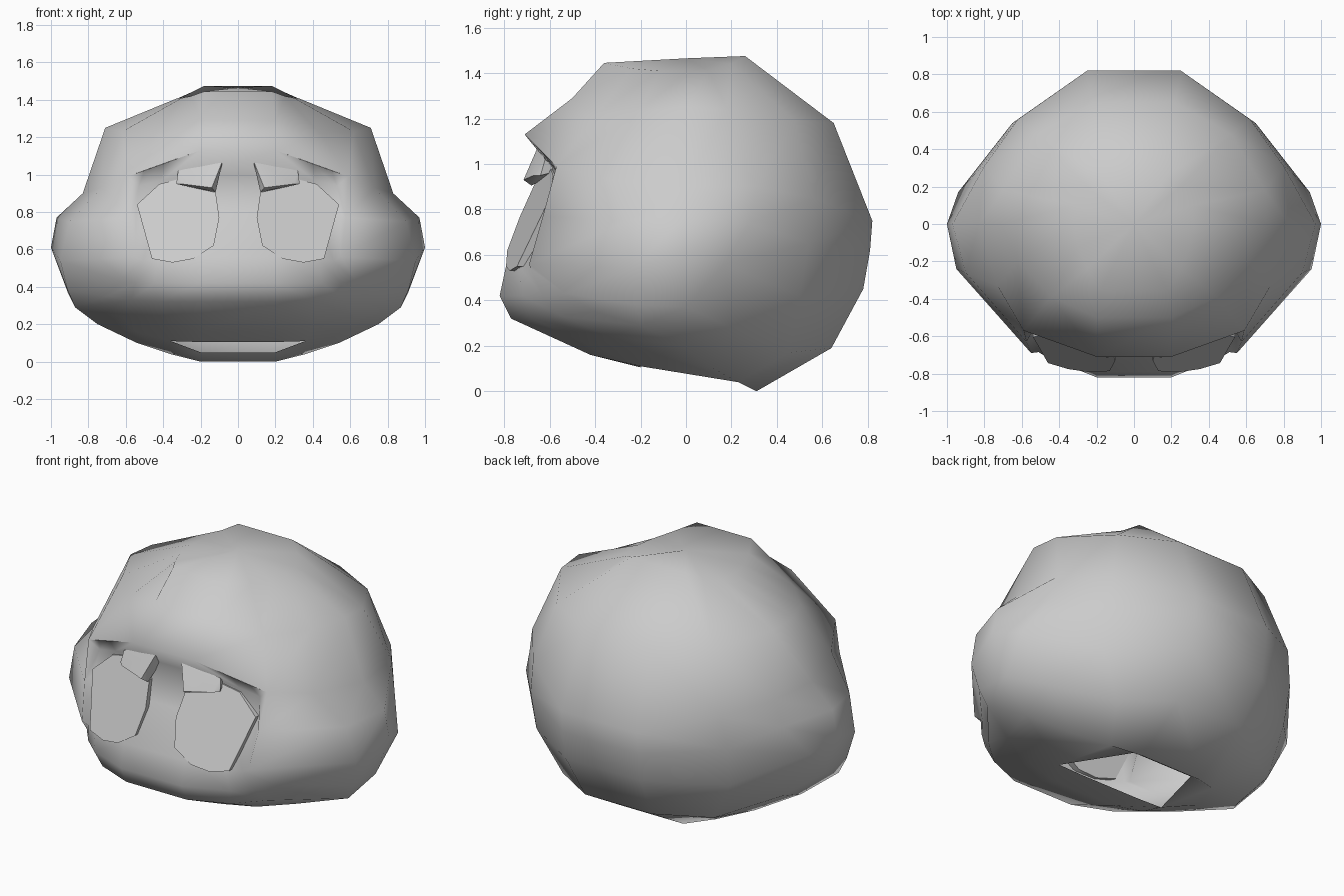
import bpy, bmesh, math

if "Cube" in bpy.data.objects:
    bpy.data.objects.remove(bpy.data.objects["Cube"])


def finish(name, bm, angle):
    bmesh.ops.recalc_face_normals(bm, faces=bm.faces)
    me = bpy.data.meshes.new(name)
    bm.to_mesh(me)
    bm.free()
    for p in me.polygons:
        p.use_smooth = True
    me.set_sharp_from_angle(angle=math.radians(angle))
    ob = bpy.data.objects.new(name, me)
    bpy.context.collection.objects.link(ob)
    return ob


def mirrored_loft(bm, rings, close_end=False):
    """Skin half rings on both sides and bridge the middle seam(s)."""
    sides = []
    for s in (1, -1):
        grid = [[p and bm.verts.new((s * p[0], p[1], p[2])) for p in r] for r in rings]
        sides.append(grid)
        for a, b in zip(grid, grid[1:]):
            for k in range(len(a) - 1):
                quad = (a[k], a[k + 1], b[k + 1], b[k])
                if all(quad):
                    bm.faces.new(quad)
    L, R = sides
    for k in ((0, -1) if close_end else (0,)):
        for i in range(len(rings) - 1):
            quad = (L[i][k], L[i + 1][k], R[i + 1][k], R[i][k])
            if all(quad):
                bm.faces.new(quad)
    return L, R


# hair shell: rings from crown to lower rim, each from back centre to front centre
hair_rings = [
    [(.18, .26, 1.475), (.25, .2, 1.44), (.31, .1, 1.41), (.32, 0, 1.41),
     (.3, -.12, 1.41), (.25, -.24, 1.42), (.18, -.36, 1.445)],
    [(.22, .65, 1.18), (.52, .48, 1.19), (.7, .18, 1.24), (.71, 0, 1.25),
     (.62, -.2, 1.23), (.44, -.39, 1.22), (.2, -.5, 1.29)],
    [(.25, .82, .75), (.62, .56, .85), (.8, .31, .9), (.83, 0, .9),
     (.73, -.33, .93), (.59, -.57, .99), (.2, -.71, 1.13)],
    [(.25, .81, .62), (.65, .54, .65), (.84, .28, .74), (.97, 0, .77),
     (.9, -.26, .75), (.575, -.63, .77), None],
    [(.25, .78, .45), (.64, .5, .42), (.94, .17, .56), (1, 0, .61),
     (.95, -.24, .54), (.55, -.69, .56), None],
    [(.22, .64, .19), (.5, .45, .17), (.78, .2, .28), (.91, 0, .37),
     (.91, -.22, .38), (.63, -.53, .43), None],
    [(.2, .31, 0), (.36, .23, .04), (.54, .12, .1), (.75, -.02, .2),
     (.87, -.2, .29), (.7, -.4, .35), None],
    [(.2, .24, .05), (.36, .23, .04), None, None, None, None, None],
]
bm = bmesh.new()
L, R = mirrored_loft(bm, hair_rings, close_end=True)
crown = bm.verts.new((0, 0, 1.465))
loop = L[0] + R[0][::-1]
for a, b in zip(loop, loop[1:] + loop[:1]):
    bm.faces.new((a, b, crown))

# face shell: rows from fringe over the chin to the open neck, welded to the hair rim
face_rows = [
    [(.2, -.71, 1.13), (.4, -.638, 1.058), (.5, -.602, 1.022), (.59, -.57, .99)],
    [(.2, -.605, 1.0), (.41, -.57, .97), (.53, -.55, .94), (.59, -.57, .99)],
    [(.2, -.685, .8), (.42, -.635, .8), (.545, -.585, .8), (.575, -.63, .77)],
    [(.2, -.79, .56), (.43, -.735, .55), (.51, -.685, .54), (.55, -.69, .56)],
    [(.2, -.82, .42), (.45, -.72, .42), (.55, -.63, .42), (.63, -.53, .43)],
    [(.2, -.77, .32), (.42, -.68, .32), (.57, -.55, .33), (.7, -.4, .35)],
    [(.2, -.42, .16), (.4, -.4, .19), (.62, -.33, .24), (.87, -.2, .29)],
    [(.2, -.2, .105), (.36, -.2, .11), (.55, -.12, .16), (.75, -.02, .2)],
    [None, (.2, .24, .05), (.36, .23, .04), (.54, .12, .1)],
]
mirrored_loft(bm, face_rows)
bmesh.ops.remove_doubles(bm, verts=bm.verts, dist=.002)
bmesh.ops.dissolve_degenerate(bm, edges=bm.edges, dist=.001)
finish("head_with_hair", bm, 120)

# eye panels lie on a plane tilted like the face; brows are rounded wedges
eye_outline = [(.12, .91), (.1, .77), (.13, .62), (.24, .55), (.35, .53),
               (.46, .55), (.54, .84), (.42, .95), (.32, .975), (.18, .97)]
brow_points = [(.08, -.65, 1.08), (.12, -.68, .905), (.14, -.715, .93),
               (.3, -.67, .95), (.32, -.62, 1.02), (.33, -.64, .95),
               (.1, -.57, 1.0), (.3, -.56, .97)]
for s, side in ((1, "left"), (-1, "right")):
    bm = bmesh.new()
    rings = [[bm.verts.new((s * x, -.81 + .42 * (z - .58) + .22 * (x - .1) + d, z))
              for x, z in eye_outline] for d in (0, .04)]
    for r in rings:
        bm.faces.new(r)
    n = len(eye_outline)
    for i in range(n):
        j = (i + 1) % n
        bm.faces.new((rings[0][i], rings[0][j], rings[1][j], rings[1][i]))
    finish(side + "_eye", bm, 30)

    bm = bmesh.new()
    for x, y, z in brow_points:
        bm.verts.new((s * x, y, z))
    bmesh.ops.convex_hull(bm, input=bm.verts)
    finish(side + "_eyebrow", bm, 60)
